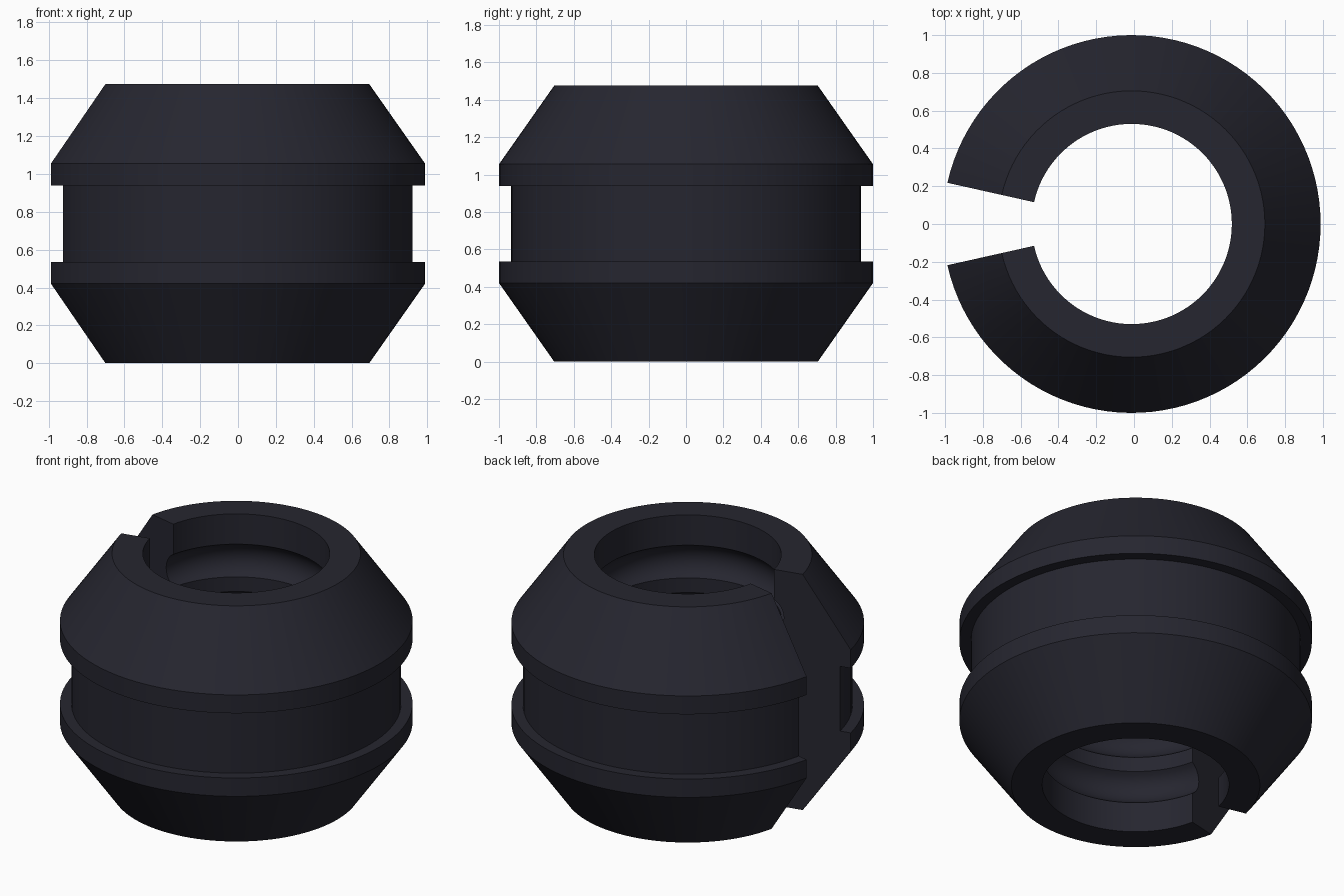
import bpy, bmesh, math

cube = bpy.data.objects.get("Cube")
if cube:
    bpy.data.objects.remove(cube, do_unlink=True)

HEIGHT = 1.475
BORE = 0.53
HALF_GAP = math.radians(12.6)
STEPS = 96
CENTRE_X = -(1 - math.cos(HALF_GAP)) / 2   # the split shortens one side

# Dark rubber material
rubber = bpy.data.materials.new("dark_rubber")
colour = (0.019, 0.019, 0.029, 1)
rubber.diffuse_color = colour
rubber.use_nodes = True
bsdf = next(n for n in rubber.node_tree.nodes if n.type == 'BSDF_PRINCIPLED')
bsdf.inputs["Base Color"].default_value = colour

# Outer outline (radius, height): two tapered ends and a wide channel
low = [(0.705, 0), (1, 0.42), (1, 0.535), (0.935, 0.535)]
profile = low + [(r, HEIGHT - z) for r, z in reversed(low)]


def groove(middle, half=0.1025, depth=0.06, steps=10):
    """Circular-arc groove cut into the bore, listed from top to bottom."""
    radius = (half ** 2 + depth ** 2) / (2 * depth)
    sweep = math.asin(half / radius)
    points = []
    for i in range(steps + 1):
        a = sweep * (1 - 2 * i / steps)
        points.append((BORE + depth - radius * (1 - math.cos(a)),
                       middle + radius * math.sin(a)))
    return points


# Bore with four evenly spaced round grooves
profile.append((BORE, HEIGHT))
for k in (1.5, 0.5, -0.5, -1.5):
    profile += groove(HEIGHT / 2 + k * 0.297)
profile.append((BORE, 0))

# Sweep the outline around the axis, leaving the split open
bm = bmesh.new()
rings = []
for s in range(STEPS + 1):
    a = -math.pi + HALF_GAP + (2 * math.pi - 2 * HALF_GAP) * s / STEPS
    rings.append([bm.verts.new((CENTRE_X + r * math.cos(a), r * math.sin(a), z))
                  for r, z in profile])
n = len(profile)
for a, b in zip(rings, rings[1:]):
    for i in range(n):
        j = (i + 1) % n
        bm.faces.new((a[i], b[i], b[j], a[j]))

# Flat faces of the split
bm.faces.new(rings[0])
bm.faces.new(rings[-1][::-1])
bmesh.ops.recalc_face_normals(bm, faces=bm.faces[:])

mesh = bpy.data.meshes.new("split_grommet")
bm.to_mesh(mesh)
bm.free()
mesh.materials.append(rubber)
grommet = bpy.data.objects.new("split_grommet", mesh)
bpy.context.collection.objects.link(grommet)

bpy.ops.object.select_all(action='DESELECT')
grommet.select_set(True)
bpy.context.view_layer.objects.active = grommet
bpy.ops.object.shade_smooth_by_angle(angle=math.radians(25))
